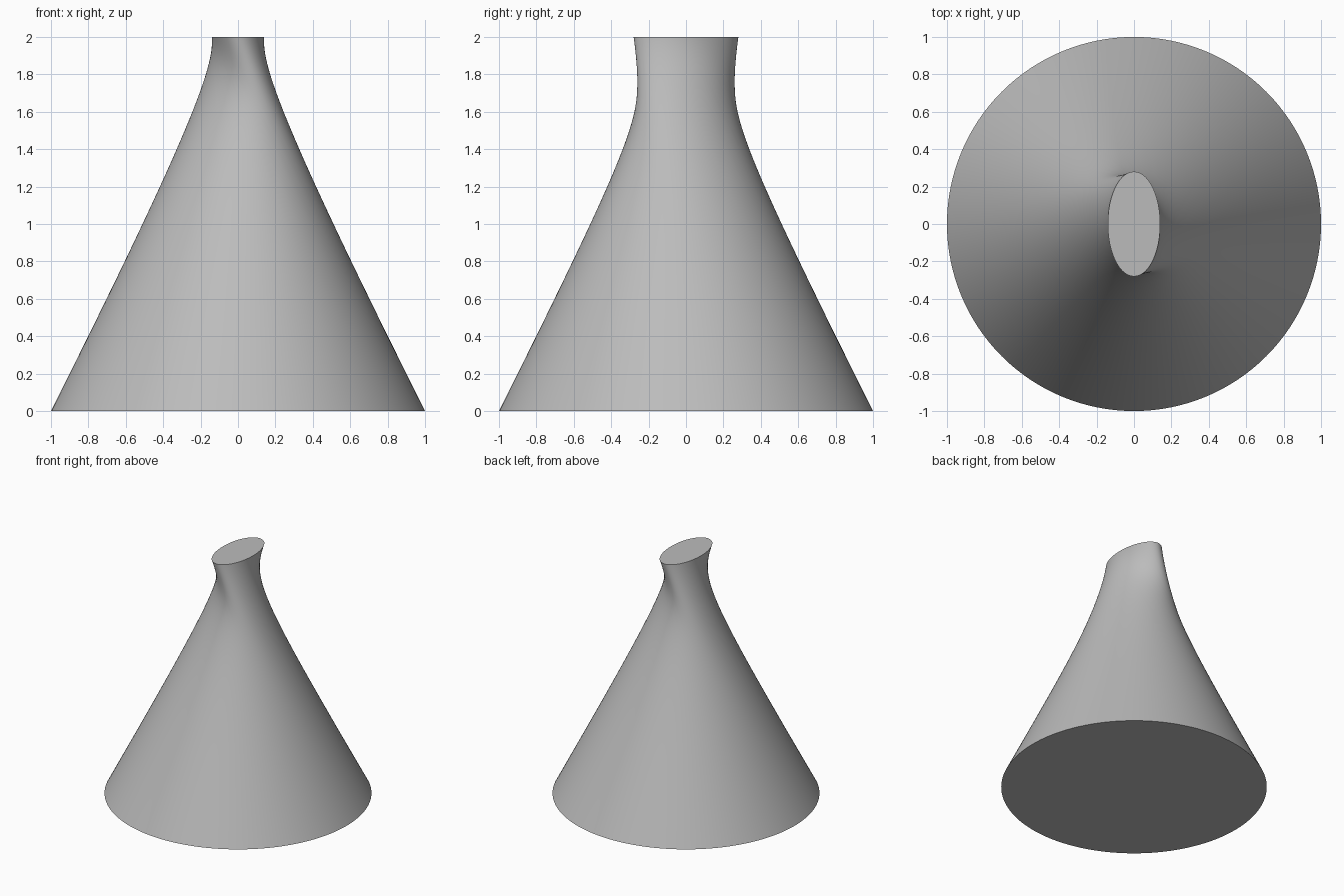
import bpy, bmesh
from math import sin, cos, pi, hypot, radians

SEGMENTS, LEVELS = 128, 40
BASE_RADIUS, HEIGHT = 1.0, 2.0
TOP_X, TOP_Y = 0.14, 0.28
TWIST = -pi / 2

cube = bpy.data.objects.get("Cube")
if cube:
    bpy.data.objects.remove(cube, do_unlink=True)

grey = bpy.data.materials.new("plain_grey")
grey.use_nodes = True
colour = (0.5, 0.5, 0.5, 1)
grey.diffuse_color = colour
grey.node_tree.nodes["Principled BSDF"].inputs["Base Color"].default_value = colour


def ellipse_points(count, start):
    """Points spaced evenly along the ellipse outline, from a start angle."""
    steps = count * 40
    raw = [(TOP_X * cos(start + 2 * pi * i / steps),
            TOP_Y * sin(start + 2 * pi * i / steps)) for i in range(steps + 1)]
    lengths = [0.0]
    for p, q in zip(raw, raw[1:]):
        lengths.append(lengths[-1] + hypot(q[0] - p[0], q[1] - p[1]))
    points, j = [], 0
    for i in range(count):
        while lengths[j] < lengths[-1] * i / count:
            j += 1
        points.append(raw[j])
    return points


# Straight rulings join the round base to the quarter-turned oval top
base = [(BASE_RADIUS * cos(2 * pi * i / SEGMENTS),
         BASE_RADIUS * sin(2 * pi * i / SEGMENTS)) for i in range(SEGMENTS)]
top = ellipse_points(SEGMENTS, TWIST)

bm = bmesh.new()
rings = []
for level in range(LEVELS + 1):
    s = level / LEVELS
    s = 1 - (1 - s) ** 1.5  # closer rings at the neck
    rings.append([bm.verts.new(((1 - s) * b[0] + s * t[0],
                                (1 - s) * b[1] + s * t[1], HEIGHT * s))
                  for b, t in zip(base, top)])
for low, high in zip(rings, rings[1:]):
    for i in range(SEGMENTS):
        k = (i + 1) % SEGMENTS
        bm.faces.new((low[i], low[k], high[k], high[i]))

# Flat end caps
bm.faces.new(rings[0][::-1])
bm.faces.new(rings[-1])

mesh = bpy.data.meshes.new("twisted_cone")
bm.to_mesh(mesh)
bm.free()
mesh.materials.append(grey)
cone = bpy.data.objects.new("twisted_cone", mesh)
bpy.context.collection.objects.link(cone)
bpy.context.view_layer.objects.active = cone
cone.select_set(True)
bpy.ops.object.shade_smooth_by_angle(angle=radians(40))
